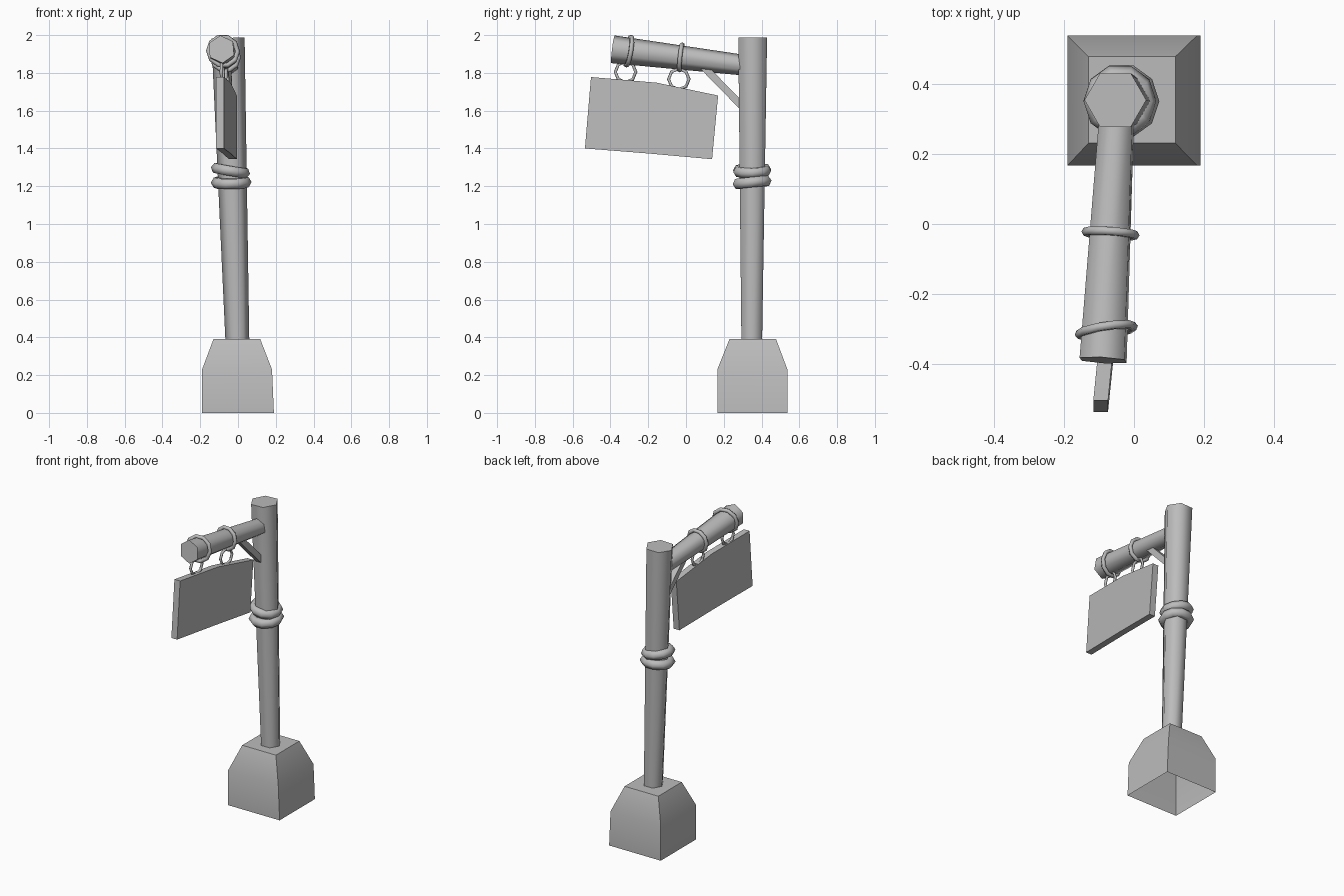
import bpy, bmesh, math
from mathutils import Vector, Matrix

if "Cube" in bpy.data.objects:
    bpy.data.objects.remove(bpy.data.objects["Cube"])

grey = bpy.data.materials.new("plain grey")
grey.use_nodes = True
COLOUR = (0.5, 0.5, 0.5, 1)
grey.diffuse_color = COLOUR
grey.node_tree.nodes["Principled BSDF"].inputs["Base Color"].default_value = COLOUR


def finish(obj, name, angle=65):
    """Name, colour and shade the object."""
    obj.name = obj.data.name = name
    obj.data.materials.append(grey)
    bpy.ops.object.select_all(action='DESELECT')
    obj.select_set(True)
    bpy.context.view_layer.objects.active = obj
    bpy.ops.object.shade_smooth_by_angle(angle=math.radians(angle))
    return obj


def frame(axis):
    """Rotation whose z column follows the axis."""
    n = Vector(axis).normalized()
    ref = Vector((0, 1, 0)) if abs(n.x) > 0.9 else Vector((1, 0, 0))
    u = (ref - n * ref.dot(n)).normalized()
    return Matrix((u, n.cross(u), n)).transposed()


def loft(name, rings, cap_start=True, angle=65):
    """Skin a list of point rings and cap the ends."""
    bm = bmesh.new()
    loops = [[bm.verts.new(p) for p in ring] for ring in rings]
    count = len(loops[0])
    for a, b in zip(loops, loops[1:]):
        for i in range(count):
            j = (i + 1) % count
            bm.faces.new((a[i], a[j], b[j], b[i]))
    if cap_start:
        bm.faces.new(loops[0][::-1])
    bm.faces.new(loops[-1])
    mesh = bpy.data.meshes.new(name)
    bm.to_mesh(mesh)
    bm.free()
    obj = bpy.data.objects.new(name, mesh)
    bpy.context.collection.objects.link(obj)
    return finish(obj, name, angle)


def pole(name, start, end, r0, r1, sides=6, spin=0):
    """Tapered prism between two points."""
    start, end = Vector(start), Vector(end)
    rot = frame(end - start)
    turn = [math.radians(spin) + math.tau * i / sides for i in range(sides)]
    return loft(name, [[c + rot @ Vector((math.cos(t), math.sin(t), 0)) * r for t in turn]
                       for c, r in ((start, r0), (end, r1))])


def ring(name, centre, axis, major, minor, segments, sides=6):
    """Low-poly torus around an axis."""
    bpy.ops.mesh.primitive_torus_add(major_radius=major, minor_radius=minor,
                                     major_segments=segments, minor_segments=sides)
    obj = bpy.context.object
    obj.location = centre
    obj.rotation_euler = frame(axis).to_euler()
    return finish(obj, name, 80)


# Stone foot: tapered block, open underneath
def block(x0, x1, y0, y1, z):
    return [(x0, y0, z), (x1, y0, z), (x1, y1, z), (x0, y1, z)]


loft("foot_block", [block(-.19, .19, .166, .537, 0),
                    block(-.19, .18, .166, .537, .23),
                    block(-.13, .118, .23, .477, .39)], cap_start=False)

# Leaning post, beam and diagonal strut
pole("post", (-.003, .348, .37), (-.053, .353, 1.985), .063, .088)
beam_end, beam_root = Vector((-.088, -.388, 1.925)), Vector((-.048, .33, 1.838))
pole("beam", beam_end, beam_root, .074, .054, spin=25)
pole("strut", (-.055, .09, 1.835), (-.045, .32, 1.60), .027, .027, sides=4, spin=45)

# Rope coils round the post
ring("upper_rope", (-.04, .35, 1.283), (.17, -.03, 1), .075, .03, 10)
ring("lower_rope", (-.036, .35, 1.22), (-.02, -.1, 1), .077, .031, 10)

# Beam bands with the loops that carry the board
beam_axis = beam_root - beam_end
for side, band, band_axis, radius, loop in (
        ("front", (-.079, -.303, 1.915), (-.15, 1, -.17), .078, (-.083, -.32, 1.805)),
        ("rear", (-.067, -.027, 1.882), (.07, 1, -.1), .07, (-.06, -.038, 1.767))):
    ring(side + "_band", band, band_axis, radius, .013, 10)
    ring(side + "_loop", loop, (1, -.1, 0), .054, .009, 8, 5)

# Hanging board with a slightly bowed top edge
board = [(-.095, -.503, 1.778, -.535, 1.40),
         (-.06, -.155, 1.748, -.195, 1.373),
         (-.027, .17, 1.68, .138, 1.343)]
half = .021
loft("hanging_board", [[(x + half, yt, zt), (x - half, yt, zt),
                        (x - half, yb, zb), (x + half, yb, zb)]
                       for x, yt, zt, yb, zb in board], angle=30)
